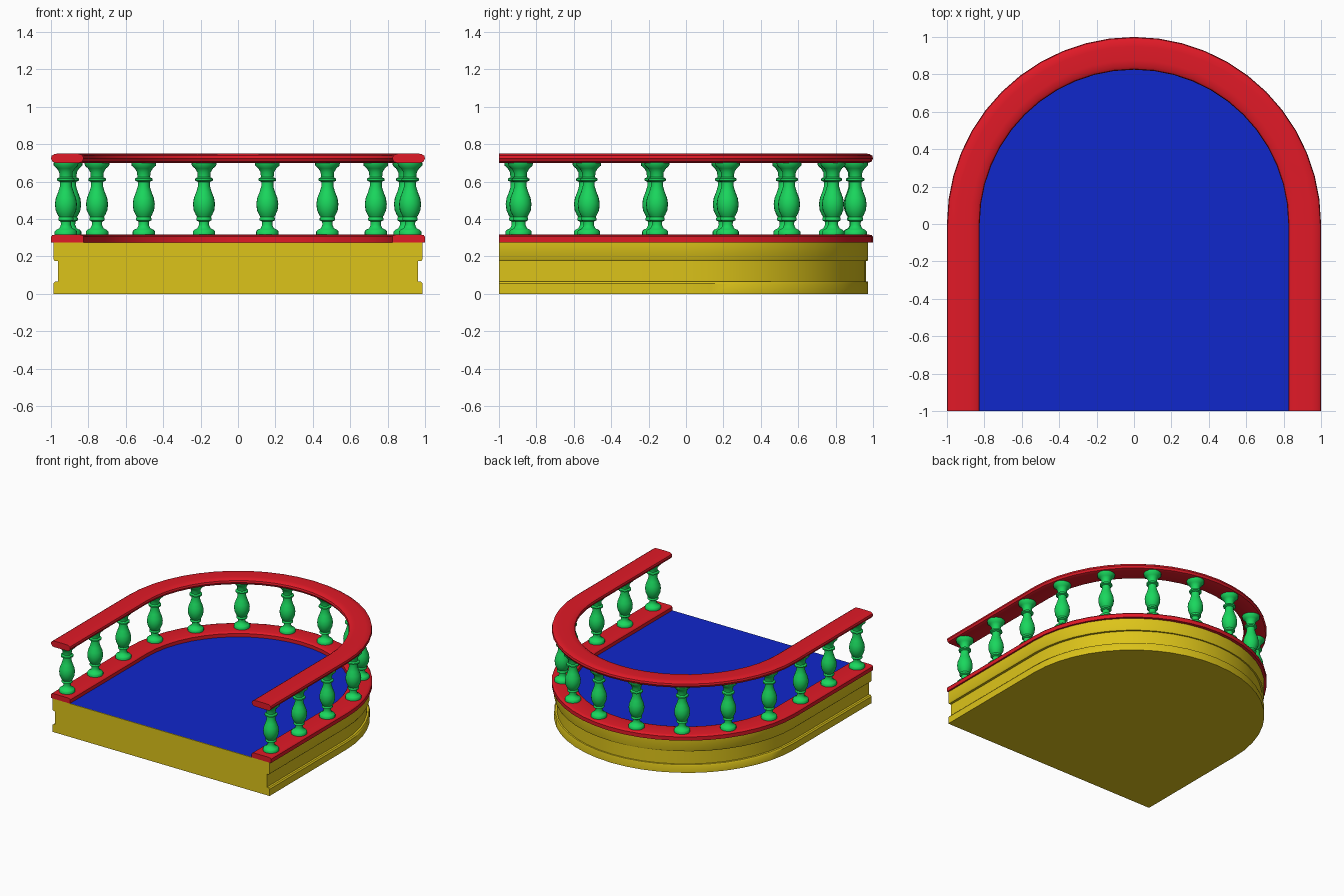
import bpy, math

if "Cube" in bpy.data.objects:
    bpy.data.objects.remove(bpy.data.objects["Cube"])

SEG = 24  # segments in the half-round end


def material(name, rgb):
    m = bpy.data.materials.new(name)
    m.diffuse_color = (*rgb, 1)
    m.use_nodes = True
    m.node_tree.nodes["Principled BSDF"].inputs["Base Color"].default_value = m.diffuse_color
    return m


YELLOW = material("yellow", (0.72, 0.55, 0.01))
RED = material("red", (0.75, 0.01, 0.02))
GREEN = material("green", (0.01, 0.68, 0.11))
BLUE = material("blue", (0.005, 0.02, 0.6))


def u_path(r, z, back=None):
    """Points of a U outline: straight sides from y=-1, half-round at the back."""
    b = back or r
    arc = [(r * math.cos(math.pi * i / SEG), b * math.sin(math.pi * i / SEG), z)
           for i in range(SEG + 1)]
    return [(r, -1, z)] + arc + [(-r, -1, z)]


def make(name, verts, faces, mat, angle=40):
    me = bpy.data.meshes.new(name)
    me.from_pydata(verts, [], faces)
    me.materials.append(mat)
    ob = bpy.data.objects.new(name, me)
    bpy.context.collection.objects.link(ob)
    bpy.ops.object.select_all(action='DESELECT')
    ob.select_set(True)
    bpy.context.view_layer.objects.active = ob
    bpy.ops.object.mode_set(mode='EDIT')
    bpy.ops.mesh.select_all(action='SELECT')
    bpy.ops.mesh.normals_make_consistent(inside=False)
    bpy.ops.object.mode_set(mode='OBJECT')
    bpy.ops.object.shade_smooth_by_angle(angle=math.radians(angle))
    return ob


def loft(rings, wrap_rings, cap_ends):
    """Bridge equal-length closed rings into quads, optionally capped."""
    n, k = len(rings[0]), len(rings)
    verts = [p for ring in rings for p in ring]
    faces = []
    for j in range(k if wrap_rings else k - 1):
        a, b = j * n, (j + 1) % k * n
        faces += [(a + i, a + (i + 1) % n, b + (i + 1) % n, b + i) for i in range(n)]
    if cap_ends:
        faces += [tuple(range(n)), tuple(range((k - 1) * n, k * n))]
    return verts, faces


# solid base with a recessed middle band: (side reach, back reach, height)
base_profile = [(.987, .974, 0), (.987, .974, .055), (.978, .972, .065), (.962, .962, .066),
                (.962, .962, .174), (.98, .971, .175), (.987, .974, .185), (.987, .974, .274)]
make("base", *loft([u_path(r, z, b) for r, b, z in base_profile], False, True), YELLOW)

# floor panel inside the rails
floor = u_path(.83, .277)
make("floor", floor, [tuple(range(len(floor)))], BLUE)


# rails: closed cross-section swept along the U
def rail(name, profile):
    strips = [u_path(r, z) for r, z in profile]
    sections = [list(s) for s in zip(*strips)]
    make(name, *loft(sections, False, True), RED)


rail("bottom_rail", [(.825, .274), (1, .274), (1, .305), (.993, .313), (.98, .316),
                     (.845, .316), (.832, .313), (.825, .305)])
rail("hand_rail", [(.85, .7), (.975, .7), (.991, .706), (1, .723), (.996, .738), (.98, .748),
                   (.95, .75), (.875, .75), (.845, .748), (.829, .738), (.825, .723), (.834, .706)])

# turned baluster profile: (radius, height)
turned = [(.06, .315), (.06, .333), (.052, .342), (.035, .35), (.027, .368), (.028, .386),
          (.041, .393), (.041, .404), (.037, .41), (.044, .422), (.055, .446), (.059, .48),
          (.054, .512), (.041, .545), (.032, .575), (.032, .598), (.047, .605), (.047, .616),
          (.034, .623), (.036, .65), (.048, .67), (.065, .685), (.067, .702)]
N = 20
rings = [[(r * math.cos(2 * math.pi * i / N), r * math.sin(2 * math.pi * i / N), z)
          for i in range(N)] for r, z in turned]
proto = make("baluster", *loft(rings, False, True), GREEN, 50)

# balusters along the straight sides and round the back
R = .92
spots = [(-R, y) for y in (-.905, -.54, -.175)] + [(R, y) for y in (-.885, -.52, -.155)]
for deg in (-77.3, -55, -33.2, -11.4, 9.8, 31.3, 53.2, 76):
    a = math.radians(deg)
    spots.append((R * math.sin(a), R * math.cos(a)))
for i, (x, y) in enumerate(spots):
    ob = proto if i == 0 else proto.copy()
    if i:
        bpy.context.collection.objects.link(ob)
    ob.location = (x, y, 0)
